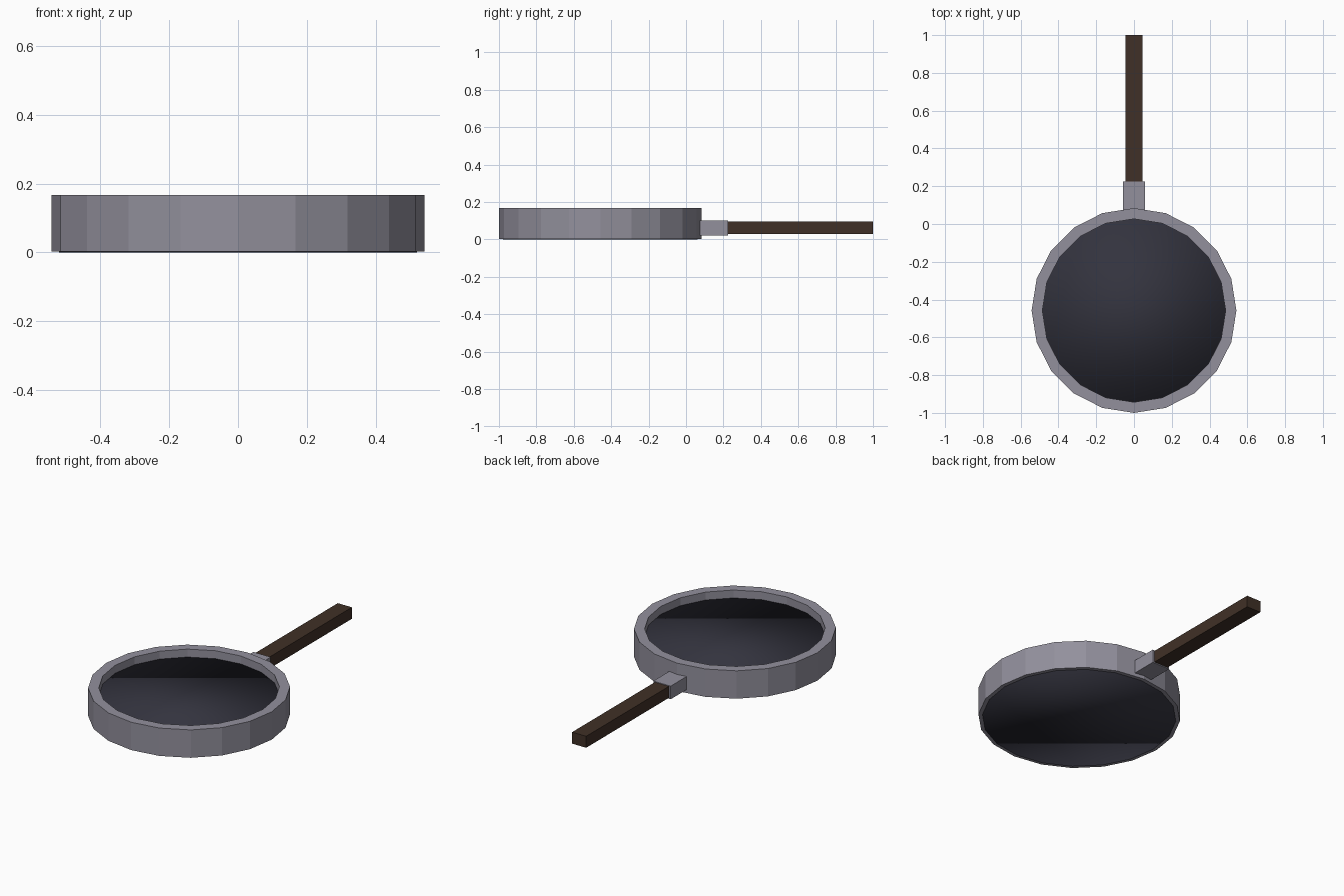
import bpy
import bmesh
from math import tau
from mathutils import Matrix, Vector

if "Cube" in bpy.data.objects:
    bpy.data.objects.remove(bpy.data.objects["Cube"], do_unlink=True)

SIDES = 20
CENTRE = Vector((0, -0.458, 0))


def material(name, rgb):
    mat = bpy.data.materials.new(name)
    mat.use_nodes = True
    colour = (*rgb, 1)
    mat.diffuse_color = colour
    mat.node_tree.nodes["Principled BSDF"].inputs["Base Color"].default_value = colour
    return mat


metal = material("grey metal", (0.29, 0.28, 0.335))
dark = material("dark glass", (0.033, 0.033, 0.048))
wood = material("dark wood", (0.051, 0.03, 0.02))


def finish(name, bm, mat, smooth=False):
    bmesh.ops.recalc_face_normals(bm, faces=bm.faces)
    for face in bm.faces:
        face.smooth = smooth
    mesh = bpy.data.meshes.new(name)
    bm.to_mesh(mesh)
    bm.free()
    mesh.materials.append(mat)
    obj = bpy.data.objects.new(name, mesh)
    bpy.context.collection.objects.link(obj)
    return obj


def box(name, low, high, mat):
    low, high = Vector(low), Vector(high)
    bm = bmesh.new()
    place = Matrix.Translation((low + high) / 2) @ Matrix.Diagonal((*(high - low), 1))
    bmesh.ops.create_cube(bm, size=1, matrix=place)
    return finish(name, bm, mat)


def ring(name, inner, outer, bottom, top, mat):
    # Rectangular profile swept around the centre
    bm = bmesh.new()
    profile = [(inner, bottom), (outer, bottom), (outer, top), (inner, top)]
    loops = []
    for i in range(SIDES):
        turn = Matrix.Rotation(tau * i / SIDES, 3, "Z")
        loops.append([bm.verts.new(CENTRE + turn @ Vector((r, 0, z))) for r, z in profile])
    for i, a in enumerate(loops):
        b = loops[(i + 1) % SIDES]
        for j in range(4):
            k = (j + 1) % 4
            bm.faces.new((a[j], b[j], b[k], a[k]))
    return finish(name, bm, mat)


def disc(name, radius, bottom, top, mat):
    bm = bmesh.new()
    place = Matrix.Translation(CENTRE + Vector((0, 0, (bottom + top) / 2)))
    bmesh.ops.create_cone(bm, cap_ends=True, segments=SIDES, radius1=radius,
                          radius2=radius, depth=top - bottom, matrix=place)
    return finish(name, bm, mat, smooth=True)


# Round frame, with the disc let into it and flush underneath
ring("rim", 0.485, 0.542, 0.002, 0.167, metal)
disc("lens", 0.52, 0, 0.12, dark)

# Collar and grip
box("collar", (-0.057, 0.05, 0.022), (0.057, 0.225, 0.1), metal)
box("handle", (-0.046, 0.2, 0.028), (0.046, 1, 0.096), wood)
